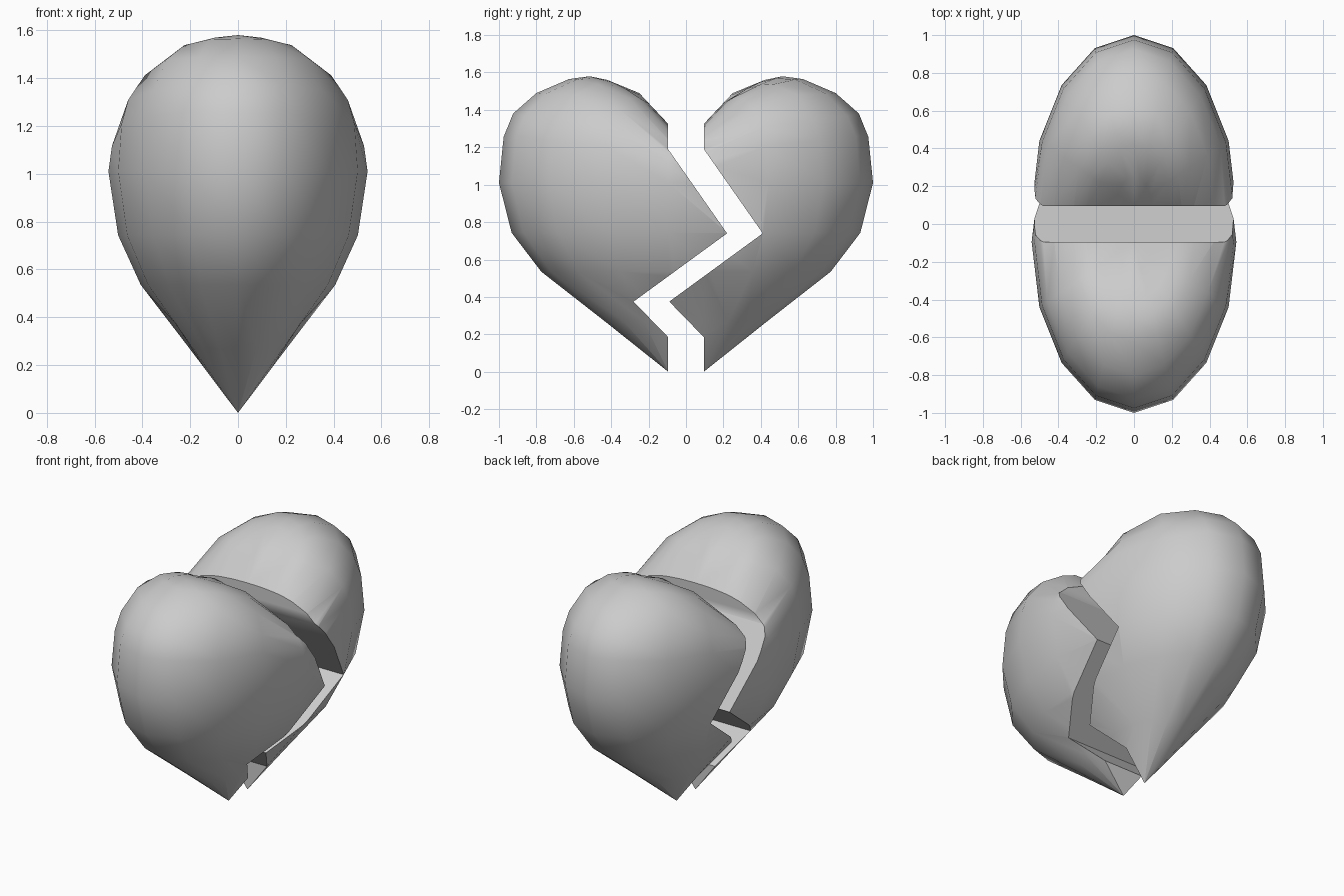
import bpy, bmesh, math

if "Cube" in bpy.data.objects:
    bpy.data.objects.remove(bpy.data.objects["Cube"])

HALF_Y, HALF_X, MID_Z, GAP = 0.905, 0.542, 1.01, 0.095
SEG = 16

# Side profile of one lobe: (distance from centre, height)
LOBE = [(0, 1.325), (.155, 1.49), (.325, 1.56), (.42, 1.58), (.53, 1.565),
        (.705, 1.49), (.83, 1.38), (.88, 1.255), (HALF_Y, MID_Z)]
# Lower rings: (relative radius, height)
LOWER = [(.375, .27), (.75, .535), (.925, .743), (1, MID_Z)]
# Zigzag crack in the y-z plane, top to bottom
CRACK = [(0, 2), (0, 1.19), (.315, .74), (-.185, .375), (0, .185), (0, -1)]


def lobe_height(y):
    y = min(abs(y), HALF_Y)
    for (a, za), (b, zb) in zip(LOBE, LOBE[1:]):
        if y <= b:
            return za + (zb - za) * (y - a) / (b - a)
    return MID_Z


def top_height(x, y):
    w = HALF_X * math.sqrt(max(0, 1 - (y / HALF_Y) ** 2))
    u = min(1, abs(x) / w) if w > 1e-6 else 0
    return MID_Z + (lobe_height(y) - MID_Z) * (1 - u ** 2.5) ** 0.4


def make_object(name, bm):
    bmesh.ops.recalc_face_normals(bm, faces=bm.faces)
    me = bpy.data.meshes.new(name)
    bm.to_mesh(me)
    bm.free()
    ob = bpy.data.objects.new(name, me)
    bpy.context.collection.objects.link(ob)
    return ob


def make_heart(name):
    bm = bmesh.new()
    rings = []

    def ring(r, z=None):
        loop = []
        for i in range(SEG):
            a = 2 * math.pi * i / SEG
            x, y = HALF_X * r * math.sin(a), HALF_Y * r * math.cos(a)
            loop.append(bm.verts.new((x, y, top_height(x, y) if z is None else z)))
        rings.append(loop)

    for r, z in LOWER:
        ring(r, z)
    for y, _ in reversed(LOBE[1:-1]):
        ring(y / HALF_Y)
    bottom = bm.verts.new((0, 0, 0))
    top = bm.verts.new((0, 0, LOBE[0][1]))
    for i in range(SEG):
        j = (i + 1) % SEG
        bm.faces.new((bottom, rings[0][j], rings[0][i]))
        bm.faces.new((top, rings[-1][i], rings[-1][j]))
        for a, b in zip(rings, rings[1:]):
            # triangles keep the curved top well defined for the cut
            bm.faces.new((a[i], a[j], b[j]))
            bm.faces.new((a[i], b[j], b[i]))
    return make_object(name, bm)


def make_cutter(name, side):
    bm = bmesh.new()
    outline = [(y + side * 0.0005, z) for y, z in CRACK] + [(2 * side, -1), (2 * side, 2)]
    face = bm.faces.new([bm.verts.new((-1, y, z)) for y, z in outline])
    out = bmesh.ops.extrude_face_region(bm, geom=[face])
    moved = [v for v in out["geom"] if isinstance(v, bmesh.types.BMVert)]
    bmesh.ops.translate(bm, verts=moved, vec=(2, 0, 0))
    ob = make_object(name, bm)
    ob.hide_render = True
    return ob


# Two halves of the broken heart, pulled apart
for name, side in (("front_heart_half", -1), ("back_heart_half", 1)):
    half = make_heart(name)
    cutter = make_cutter(name + "_cutter", side)
    mod = half.modifiers.new("crack", "BOOLEAN")
    mod.operation, mod.solver, mod.object = "INTERSECT", "EXACT", cutter
    bpy.ops.object.select_all(action="DESELECT")
    bpy.context.view_layer.objects.active = half
    half.select_set(True)
    bpy.ops.object.modifier_apply(modifier=mod.name)
    bpy.data.objects.remove(cutter)
    half.location.y = side * GAP
    bpy.ops.object.shade_smooth_by_angle(angle=math.radians(40))
